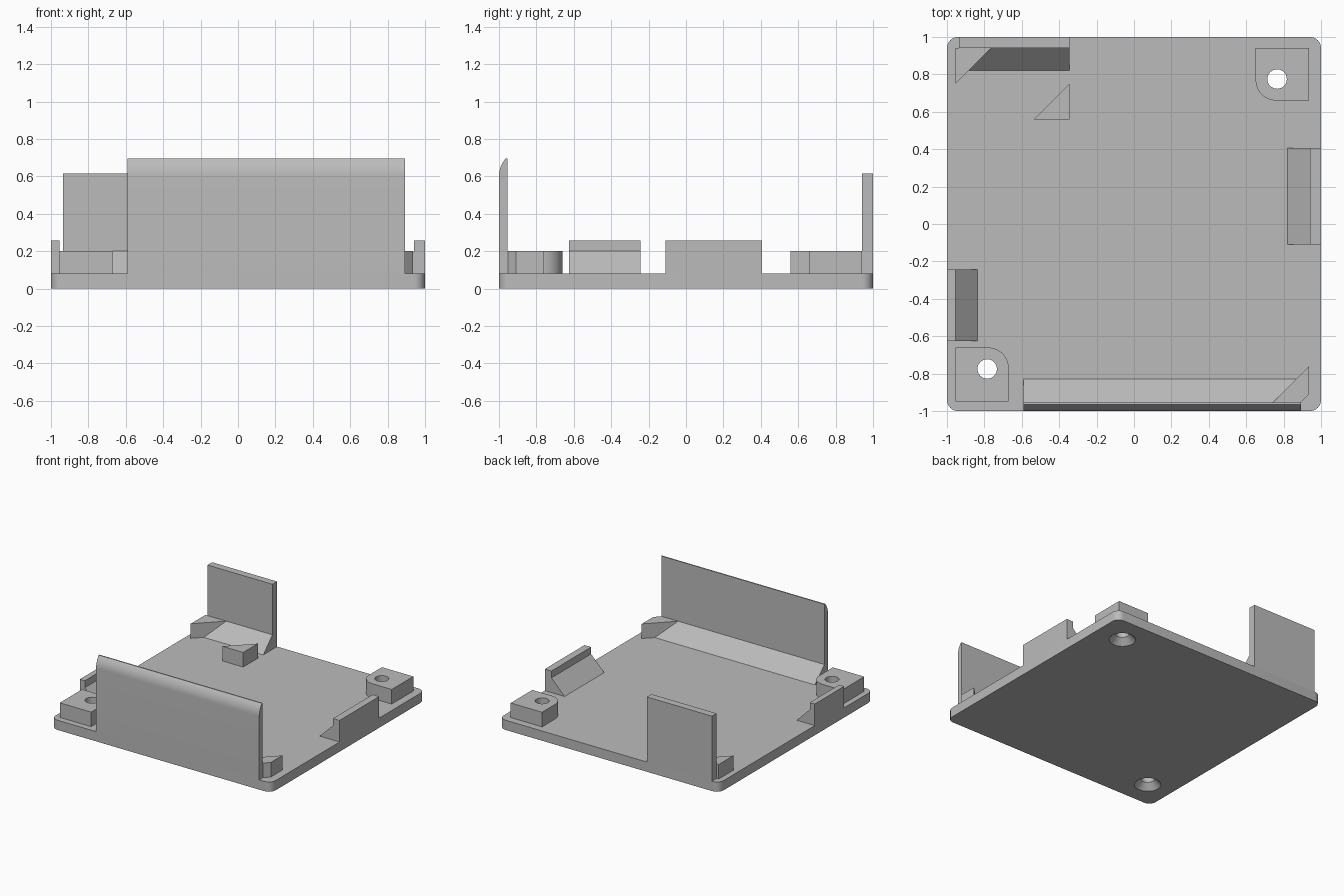
import bpy, bmesh
from math import sin, cos, pi, radians, sqrt
from mathutils import Vector

default = bpy.data.objects.get("Cube")
if default:
    bpy.data.objects.remove(default, do_unlink=True)

grey = bpy.data.materials.new("plastic grey")
grey.use_nodes = True
GREY = (0.5, 0.5, 0.5, 1)
grey.diffuse_color = GREY
grey.node_tree.nodes["Principled BSDF"].inputs["Base Color"].default_value = GREY

FLOOR, LEDGE = 0.08, 0.2   # top of the plate, top of the low blocks


def prism(name, profile, place, start, end):
    """Sweep a 2D profile from start to end; place maps (u, v, w) to a point."""
    bm = bmesh.new()
    face = bm.faces.new([bm.verts.new(place(u, v, start)) for u, v in profile])
    offset = Vector(place(0, 0, end)) - Vector(place(0, 0, start))
    grown = bmesh.ops.extrude_face_region(bm, geom=[face], use_keep_orig=True)
    verts = [g for g in grown["geom"] if isinstance(g, bmesh.types.BMVert)]
    bmesh.ops.translate(bm, verts=verts, vec=offset)
    bmesh.ops.recalc_face_normals(bm, faces=bm.faces)
    return finish(name, bm)


def finish(name, bm):
    mesh = bpy.data.meshes.new(name)
    bm.to_mesh(mesh)
    bm.free()
    mesh.materials.append(grey)
    obj = bpy.data.objects.new(name, mesh)
    bpy.context.collection.objects.link(obj)
    return obj


def smooth(obj):
    bpy.ops.object.select_all(action="DESELECT")
    obj.select_set(True)
    bpy.context.view_layer.objects.active = obj
    bpy.ops.object.shade_smooth_by_angle(angle=radians(30))


def arc(cx, cy, r, a0, a1, steps=8):
    angles = [radians(a0 + (a1 - a0) * i / steps) for i in range(steps + 1)]
    return [(cx + r * cos(a), cy + r * sin(a)) for a in angles]


def upright(u, v, w):
    return (u, v, w)


# Screw hole cutters: straight bore with a countersink underneath
def hole_cutter(name, x, y, sides=40):
    bm = bmesh.new()
    rings = []
    for r, z in ((0.1, -0.02), (0.1, 0), (0.052, 0.05), (0.052, 0.3)):
        rings.append([bm.verts.new((x + r * cos(2 * pi * i / sides),
                                    y + r * sin(2 * pi * i / sides), z))
                      for i in range(sides)])
    for a, b in zip(rings, rings[1:]):
        for i in range(sides):
            j = (i + 1) % sides
            bm.faces.new((a[i], a[j], b[j], b[i]))
    bm.faces.new(rings[0])
    bm.faces.new(rings[-1])
    bmesh.ops.recalc_face_normals(bm, faces=bm.faces)
    cutter = finish(name, bm)
    cutter.hide_render = True
    return cutter


def cut(obj, cutter):
    mod = obj.modifiers.new("hole", "BOOLEAN")
    mod.operation = "DIFFERENCE"
    mod.solver = "EXACT"
    mod.object = cutter
    bpy.context.view_layer.objects.active = obj
    bpy.ops.object.modifier_apply(modifier=mod.name)


back_cutter = hole_cutter("back_hole_cutter", 0.765, 0.775)
front_cutter = hole_cutter("front_hole_cutter", -0.785, -0.775)

# Base plate with rounded corners
R = 0.06
outline = []
for k, (sx, sy) in enumerate(((1, 1), (-1, 1), (-1, -1), (1, -1))):
    outline += arc(sx * (1 - R), sy * (1 - R), R, 90 * k, 90 * k + 90)
plate = prism("base_plate", outline, upright, 0, FLOOR)
cut(plate, back_cutter)
cut(plate, front_cutter)

# Screw blocks, each with one rounded inner corner
r = 0.11
back_block = prism("back_screw_block",
                   [(0.935, 0.66), (0.935, 0.94), (0.65, 0.94)]
                   + arc(0.65 + r, 0.66 + r, r, 180, 270), upright, FLOOR, LEDGE)
front_block = prism("front_screw_block",
                    [(-0.955, -0.66), (-0.955, -0.95), (-0.67, -0.95)]
                    + arc(-0.67 - r, -0.66 - r, r, 0, 90), upright, FLOOR, LEDGE)
cut(back_block, back_cutter)
cut(front_block, front_cutter)
for cutter in (back_cutter, front_cutter):
    bpy.data.objects.remove(cutter, do_unlink=True)

# Triangular corner stops
stops = {
    "back_corner_stop": [(-0.955, 0.94), (-0.955, 0.75), (-0.765, 0.94)],
    "inner_stop": [(-0.345, 0.75), (-0.535, 0.56), (-0.345, 0.56)],
    "front_corner_stop": [(0.935, -0.76), (0.74, -0.955), (0.89, -0.955), (0.935, -0.91)],
}
for name, points in stops.items():
    prism(name, points, upright, FLOOR, LEDGE)

# Edge walls with a sloped ledge inside; u runs inward from the plate edge
sides = {
    "front": lambda u, v, w: (w, u - 1, v),
    "back": lambda u, v, w: (w, 1 - u, v),
    "left": lambda u, v, w: (1 - u, w, v),
    "right": lambda u, v, w: (u - 1, w, v),
}


def edge_wall(name, side, thick, reach, height, start, end, crown=None):
    top = crown or [(0, height)]
    profile = [(0, FLOOR)] + top + [(thick, height), (thick, LEDGE), (reach, FLOOR)]
    return prism(name, profile, sides[side], start, end)


# The front wall curves inward at the top of its outer face
B, rise = 0.146, 0.095
crown = [(B - sqrt(B * B - (rise * i / 8) ** 2), 0.6 + rise * i / 8) for i in range(9)]
front_wall = edge_wall("front_wall", "front", 0.045, 0.17, 0.695, -0.59, 0.893, crown)
edge_wall("back_wall", "back", 0.06, 0.18, 0.615, -0.935, -0.345)
edge_wall("left_clip", "left", 0.06, 0.18, 0.257, -0.11, 0.405)
edge_wall("right_clip", "right", 0.045, 0.163, 0.257, -0.625, -0.243)

for obj in (plate, back_block, front_block, front_wall):
    smooth(obj)
